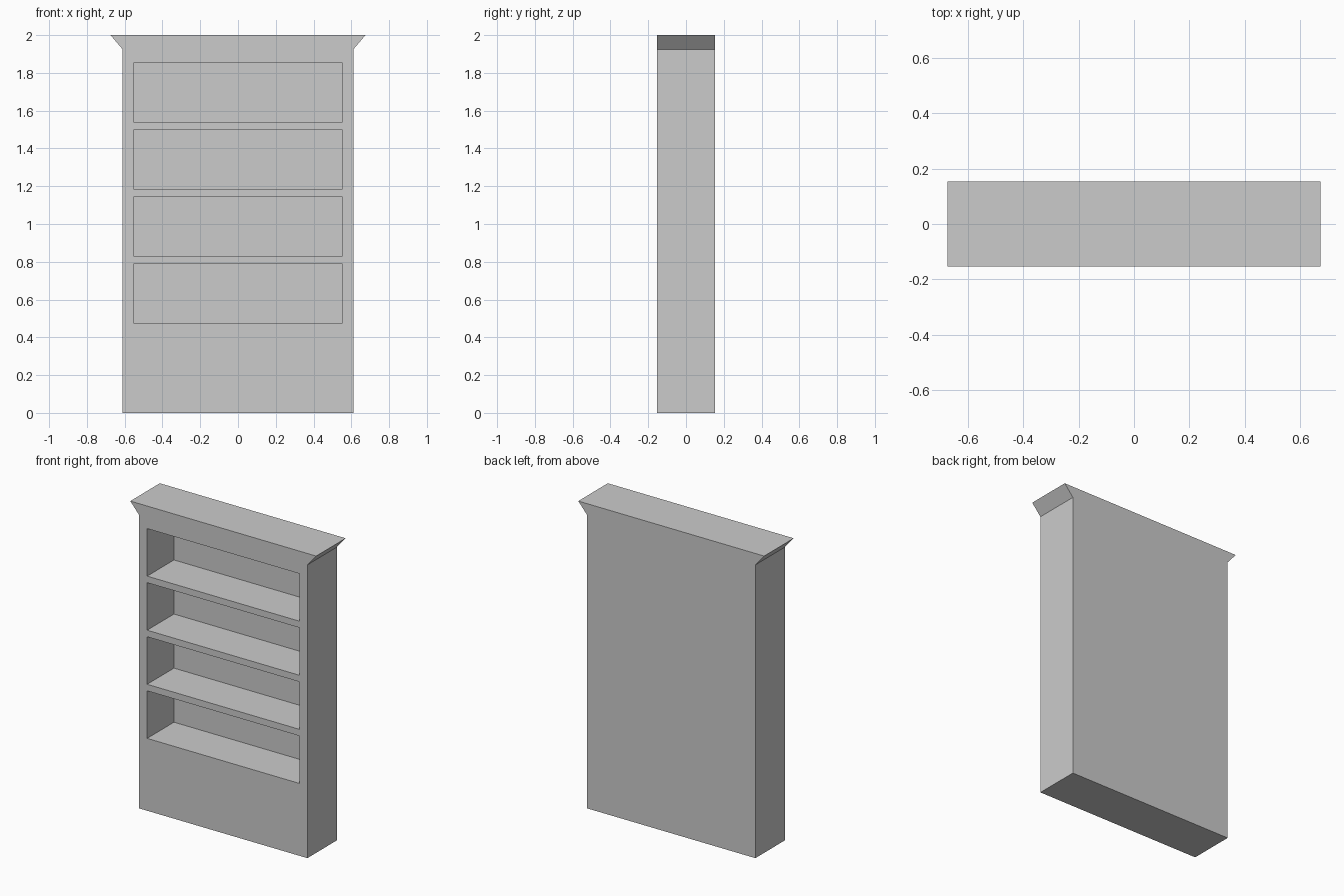
import bpy, bmesh
from mathutils import Matrix, Vector

if "Cube" in bpy.data.objects:
    bpy.data.objects.remove(bpy.data.objects["Cube"])

HALF_DEPTH = 0.153
BODY_X, CROWN_X = 0.611, 0.675
CROWN_Z, TOP_Z = 1.925, 2.0


def make_object(name, bm):
    bmesh.ops.recalc_face_normals(bm, faces=bm.faces)
    mesh = bpy.data.meshes.new(name)
    bm.to_mesh(mesh)
    bm.free()
    obj = bpy.data.objects.new(name, mesh)
    bpy.context.collection.objects.link(obj)
    return obj


# Cabinet body with flared crown: half profile mirrored, then extruded in depth
half = [(BODY_X, 0), (BODY_X, CROWN_Z), (CROWN_X, TOP_Z)]
outline = half + [(-x, z) for x, z in reversed(half)]
bm = bmesh.new()
face = bm.faces.new([bm.verts.new((x, -HALF_DEPTH, z)) for x, z in outline])
ext = bmesh.ops.extrude_face_region(bm, geom=[face])
new_verts = [g for g in ext["geom"] if isinstance(g, bmesh.types.BMVert)]
bmesh.ops.translate(bm, verts=new_verts, vec=(0, 2 * HALF_DEPTH, 0))
if face.is_valid and len(bm.faces) < len(outline) + 2:
    bm.faces.new(list(face.verts))
bookcase = make_object("bookcase", bm)

# Four shelf recesses, open at the front, with a thin back panel left behind
WIDTH, HEIGHT, PITCH, LOWEST = 1.105, 0.312, 0.355, 0.475
front, back = -HALF_DEPTH - 0.1, HALF_DEPTH - 0.028
bm = bmesh.new()
for i in range(4):
    centre = Vector((0, (front + back) / 2, LOWEST + i * PITCH + HEIGHT / 2))
    size = Matrix.Diagonal((WIDTH, back - front, HEIGHT, 1))
    bmesh.ops.create_cube(bm, size=1, matrix=Matrix.Translation(centre) @ size)
cutter = make_object("shelf_recess_cutter", bm)
cutter.hide_render = True

mod = bookcase.modifiers.new("shelf_recesses", 'BOOLEAN')
mod.operation = 'DIFFERENCE'
mod.solver = 'EXACT'
mod.object = cutter

# Apply the cut and remove the helper
bpy.context.view_layer.objects.active = bookcase
bookcase.select_set(True)
bpy.ops.object.modifier_apply(modifier=mod.name)
bpy.data.objects.remove(cutter, do_unlink=True)
